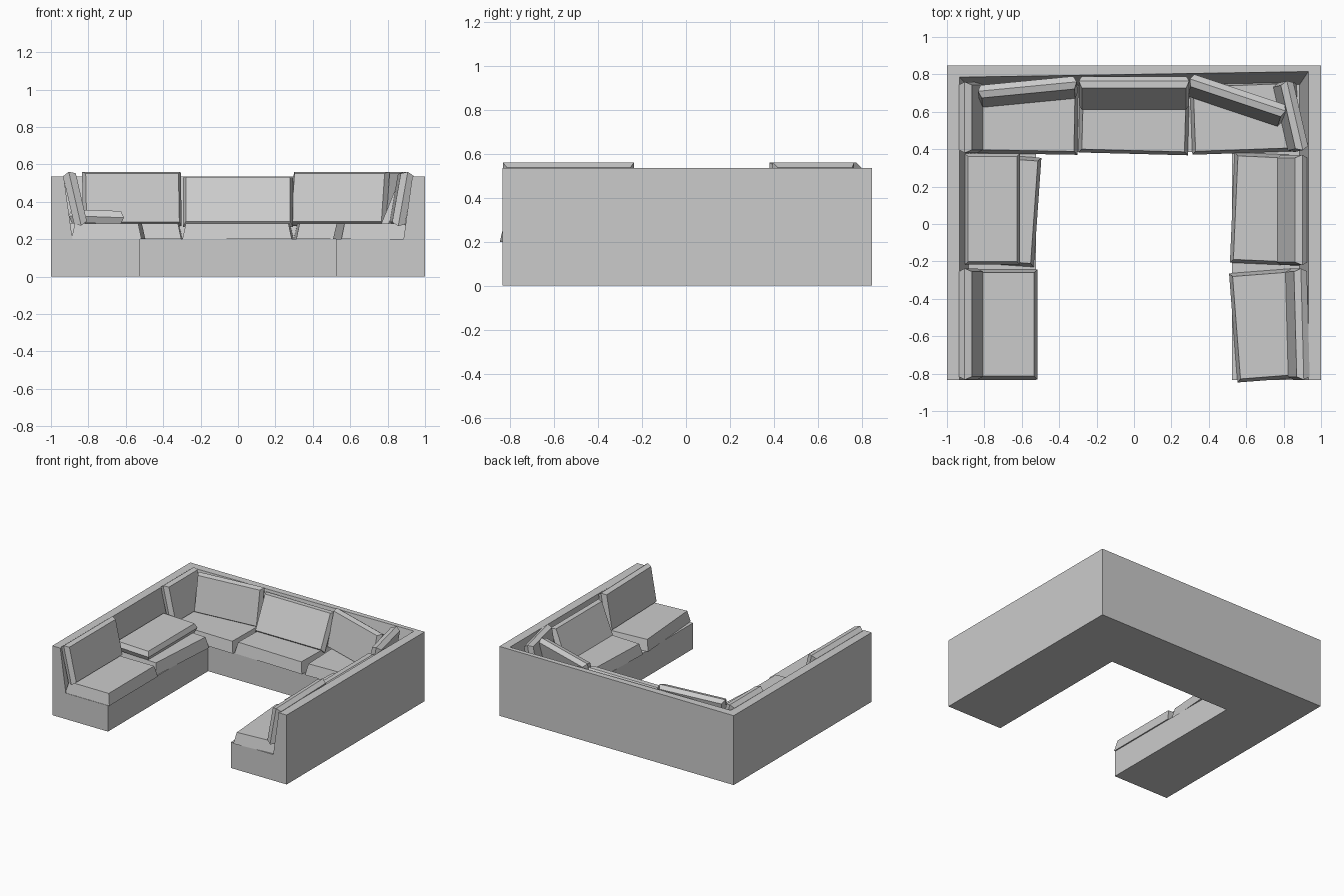
import bpy
from math import radians

if "Cube" in bpy.data.objects:
    bpy.data.objects.remove(bpy.data.objects["Cube"])


def make(name, verts, faces):
    me = bpy.data.meshes.new(name)
    me.from_pydata(verts, [], faces)
    me.update()
    ob = bpy.data.objects.new(name, me)
    bpy.context.collection.objects.link(ob)
    return ob


def stack(name, layers):
    """Closed solid from a list of equal-length vertex loops."""
    n = len(layers[0])
    verts = [v for layer in layers for v in layer]
    faces = [tuple(range(n))[::-1],
             tuple(range(len(verts) - n, len(verts)))]
    for k in range(len(layers) - 1):
        for i in range(n):
            j = (i + 1) % n
            faces.append((k*n + i, k*n + j, (k+1)*n + j, (k+1)*n + i))
    return make(name, verts, faces)


# U-shaped frame: one wall-and-plinth profile swept left, back, right
FRONT, BACK = -0.835, 0.847
profile = [  # side x, back y at left, back y at right, z
    (1.0, BACK, BACK, 0), (0.525, 0.385, 0.385, 0),
    (0.525, 0.385, 0.385, 0.2), (0.885, 0.735, 0.745, 0.2),
    (0.932, 0.785, 0.815, 0.535), (1.0, BACK, BACK, 0.535)]
frame = stack("sofa_frame", [
    [(-x, FRONT, z) for x, l, r, z in profile],
    [(-x, l, z) for x, l, r, z in profile],
    [(x, r, z) for x, l, r, z in profile],
    [(x, FRONT, z) for x, l, r, z in profile]])


def rect(x0, x1, y0, y1, z):
    return [(x0, y0, z), (x1, y0, z), (x1, y1, z), (x0, y1, z)]


# Seat cushions: tapered slabs resting on the plinth
def seat(name, cx, cy, w, d, yaw, taper=0.018):
    a, b = w / 2, d / 2
    ob = stack(name, [rect(-a, a, -b, b, 0),
                      rect(-a + taper, a - taper, -b + taper, b - taper, 0.084)])
    ob.location = (cx, cy, 0.2)
    ob.rotation_euler = (0, 0, radians(yaw))


seat("seat_left_front", -0.703, -0.537, 0.375, 0.59, 0)
seat("seat_left_middle", -0.705, 0.075, 0.38, 0.585, -4)
seat("seat_back_left", -0.59, 0.565, 0.58, 0.38, -1)
seat("seat_back_middle", 0.0, 0.565, 0.585, 0.38, -1.5)
seat("seat_back_right", 0.59, 0.57, 0.57, 0.38, 2)
seat("seat_right_middle", 0.713, 0.08, 0.375, 0.59, -2.5)
seat("seat_right_front", 0.71, -0.542, 0.36, 0.585, 4.4)


# Back cushions: widest along a ridge at mid thickness, hung from the top ridge
def back(name, pos, length, yaw, lean, h=0.295, t=0.07, inset=0.016):
    a = length / 2

    def loop(y, s):
        return [(-a + s, y, -h + s), (a - s, y, -h + s), (a - s, y, -s), (-a + s, y, -s)]

    ob = stack(name, [loop(t / 2, inset), loop(0, 0), loop(-t / 2, inset)])
    ob.location = pos
    ob.rotation_euler = (radians(-lean), 0, radians(yaw))


back("back_cushion_left_front", (-0.905, -0.535, 0.56), 0.595, 90, 13)
back("back_cushion_left_fallen", (-0.905, 0.08, 0.325), 0.595, 90, 88)
back("back_cushion_left_corner", (-0.905, 0.57, 0.56), 0.38, 90, 13)
back("back_cushion_back_left", (-0.57, 0.735, 0.56), 0.53, 5.5, 11)
back("back_cushion_back_middle", (0, 0.765, 0.53), 0.59, 0, 26)
back("back_cushion_back_right", (0.555, 0.69, 0.56), 0.54, -18.5, 12)
back("back_cushion_right_corner", (0.86, 0.58, 0.56), 0.38, -77, 9)
back("back_cushion_right_middle", (0.9, 0.075, 0.52), 0.59, -90, 22)
back("back_cushion_right_front", (0.9, -0.535, 0.56), 0.595, -88.5, 10)

# Consistent outward normals
import bmesh
for ob in bpy.context.collection.objects:
    bm = bmesh.new()
    bm.from_mesh(ob.data)
    bmesh.ops.recalc_face_normals(bm, faces=bm.faces)
    bm.to_mesh(ob.data)
    bm.free()
